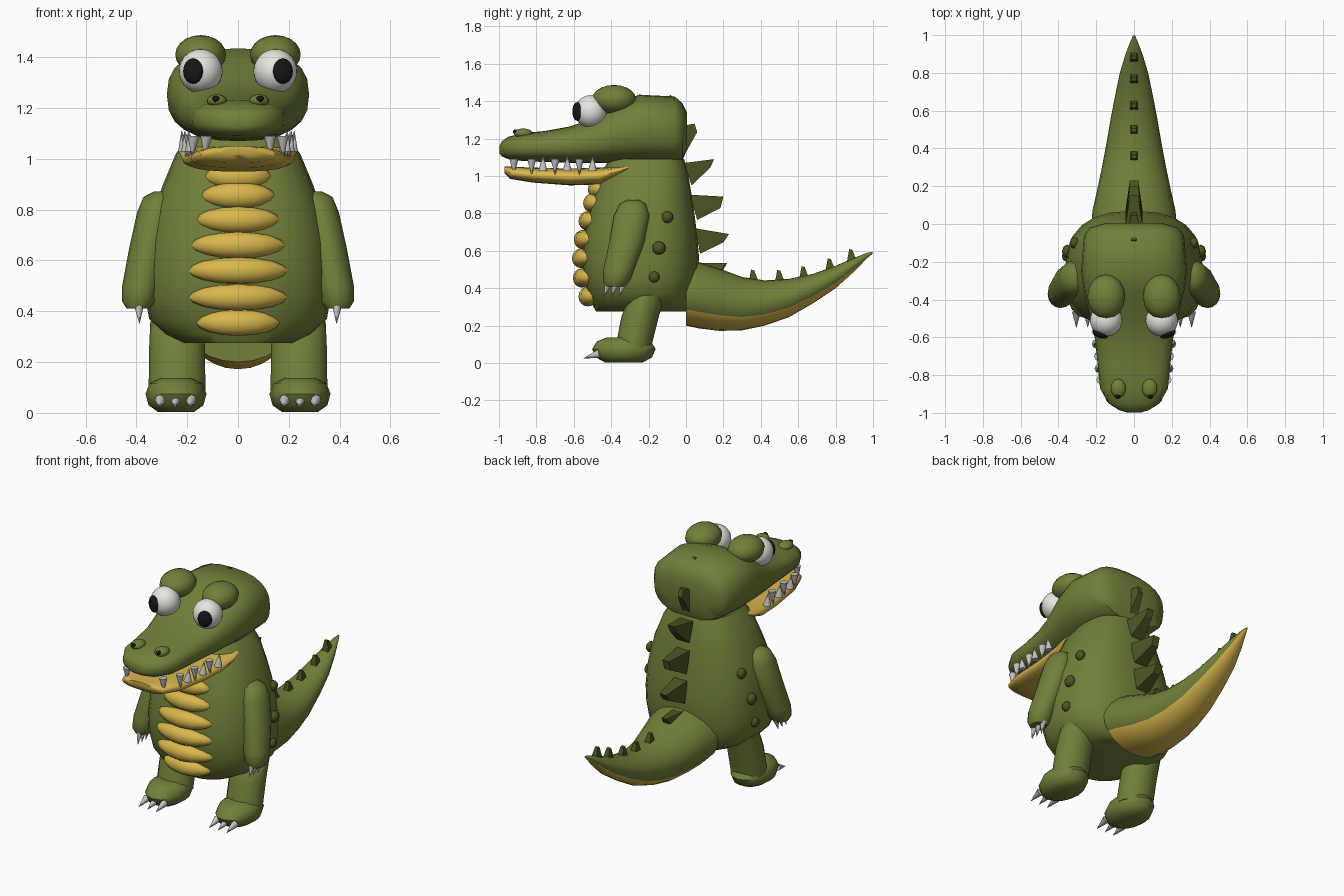
import bpy, bmesh, math
from mathutils import Matrix, Vector

cube = bpy.data.objects.get("Cube")
if cube:
    bpy.data.objects.remove(cube, do_unlink=True)


def material(name, r, g, b):
    m = bpy.data.materials.new(name)
    m.use_nodes = True
    m.diffuse_color = (r, g, b, 1)
    m.node_tree.nodes["Principled BSDF"].inputs["Base Color"].default_value = (r, g, b, 1)
    return m


GREEN = material("skin green", .165, .215, .042)
DARK = material("spike green", .072, .092, .016)
YELLOW = material("belly yellow", .70, .48, .075)
WHITE = material("eye white", .80, .79, .74)
BLACK = material("pupil black", .008, .008, .009)
GREY = material("tooth grey", .55, .55, .54)


def finish(name, bm, *mats, angle=45):
    bmesh.ops.recalc_face_normals(bm, faces=bm.faces)
    mesh = bpy.data.meshes.new(name)
    bm.to_mesh(mesh)
    bm.free()
    for m in mats:
        mesh.materials.append(m)
    mesh.shade_smooth()
    mesh.set_sharp_from_angle(angle=math.radians(angle))
    ob = bpy.data.objects.new(name, mesh)
    bpy.context.collection.objects.link(ob)
    return ob


def loft(name, rings, mats, power=2.0, segs=24, along="z", under=False):
    """Rings are (centre, half width, half depth); 'under' gives the lower third the second material."""
    bm = bmesh.new()
    loops = []
    for c, ru, rv in rings:
        loop = []
        for k in range(segs):
            a = 2 * math.pi * k / segs
            u, v = (math.copysign(abs(t) ** (2 / power), t) for t in (math.cos(a), math.sin(a)))
            off = (ru * u, rv * v, 0) if along == "z" else (ru * u, 0, rv * v)
            loop.append(bm.verts.new(Vector(c) + Vector(off)))
        loops.append(loop)
    for lo, hi in zip(loops, loops[1:]):
        for k in range(segs):
            n = (k + 1) % segs
            f = bm.faces.new((lo[k], lo[n], hi[n], hi[k]))
            if under and math.sin(2 * math.pi * (k + .5) / segs) < -.5:
                f.material_index = 1
    bm.faces.new(loops[0])
    bm.faces.new(loops[-1])
    return finish(name, bm, *mats)


def profile_y(rows):
    """Turn (y, bottom, top, half width) rows into rings."""
    return [((0, y, (b + t) / 2), w, (t - b) / 2) for y, b, t, w in rows]


def ellipsoid(name, centre, radii, mat, segs=16, turn=0.0, bend=0.0):
    bm = bmesh.new()
    bmesh.ops.create_uvsphere(bm, u_segments=segs, v_segments=max(6, segs // 2 + 2), radius=1)
    bm.transform(Matrix.Translation(centre) @ Matrix.Rotation(turn, 4, "Z") @ Matrix.Diagonal((*radii, 1)))
    for v in bm.verts:
        v.co.y += bend * v.co.x ** 2
    return finish(name, bm, mat, angle=60)


def cone(name, base, tip, radius):
    bm = bmesh.new()
    base, tip = Vector(base), Vector(tip)
    d = tip - base
    bmesh.ops.create_cone(bm, cap_ends=True, segments=8, radius1=radius, radius2=.001, depth=d.length)
    bm.transform(Matrix.Translation((base + tip) / 2) @ d.to_track_quat("Z", "Y").to_matrix().to_4x4())
    return finish(name, bm, GREY, angle=50)


def spike(name, base, tip, half):
    bm = bmesh.new()
    for pts, w in ((base, half), (tip, half * .5)):
        for y, z in pts:
            for s in (-1, 1):
                bm.verts.new((s * w, y, z))
    bmesh.ops.convex_hull(bm, input=bm.verts)
    return finish(name, bm, DARK, angle=20)


# Body: (height, front, back, half width)
body = [(.275, -.48, 0, .22), (.31, -.50, .02, .29), (.37, -.525, .045, .35), (.46, -.55, .06, .365),
        (.56, -.56, .07, .365), (.68, -.545, .06, .355), (.80, -.52, .045, .33), (.90, -.49, .03, .295),
        (1.02, -.45, .01, .245), (1.09, -.41, -.01, .19)]
loft("body", [((0, (f + b) / 2, z), w, (b - f) / 2) for z, f, b, w in body], [GREEN], power=2.5)

# Head and lower jaw
loft("head", profile_y([
    (.005, 1.14, 1.34, .15), (-.02, 1.08, 1.39, .235), (-.06, 1.07, 1.425, .265), (-.25, 1.07, 1.435, .28),
    (-.36, 1.07, 1.395, .265), (-.50, 1.07, 1.305, .23), (-.62, 1.07, 1.265, .205), (-.76, 1.075, 1.24, .19),
    (-.87, 1.08, 1.23, .18), (-.95, 1.09, 1.21, .135), (-.985, 1.105, 1.185, .08), (-.997, 1.12, 1.16, .04)]),
    [GREEN], power=2.5, along="y")
loft("lower_jaw", profile_y([
    (-.97, 1.015, 1.05, .08), (-.94, .985, 1.05, .145), (-.82, .965, 1.045, .185), (-.62, .95, 1.04, .205),
    (-.46, .955, 1.045, .22), (-.36, .995, 1.055, .23), (-.31, 1.025, 1.06, .22)]),
    [YELLOW], power=2.6, along="y")

# Tail, yellow underneath
loft("tail", profile_y([
    (0, .20, .545, .225), (.07, .185, .54, .22), (.18, .172, .505, .195), (.30, .175, .46, .17),
    (.42, .20, .442, .147), (.55, .245, .45, .125), (.68, .32, .477, .10), (.80, .40, .52, .075),
    (.90, .49, .563, .045), (.97, .562, .59, .018), (.998, .585, .595, .005)]),
    [GREEN, YELLOW], along="y", under=True)

# Belly plates
for i, (z, y, w) in enumerate([(.93, -.475, .13), (.855, -.50, .145), (.76, -.525, .165), (.66, -.55, .185),
                               (.56, -.56, .197), (.455, -.555, .193), (.355, -.525, .163)]):
    ellipsoid(f"belly_plate_{i + 1}", (0, y, z), (w, .05, .052), YELLOW, segs=12, bend=.9)

# Spikes down the head, back and tail
spikes = [
    ([(-.10, 1.40), (-.05, 1.39)], [(-.085, 1.435), (-.07, 1.425)], .02),
    ([(-.01, 1.27), (-.01, 1.11)], [(.045, 1.28), (.06, 1.235)], .03),
    ([(-.01, 1.07), (.03, .95)], [(.15, 1.09), (.13, 1.045)], .045),
    ([(.02, .90), (.06, .765)], [(.20, .89), (.185, .83)], .045),
    ([(.05, .72), (.075, .585)], [(.23, .69), (.20, .645)], .045),
    ([(.06, .535), (.17, .48)], [(.22, .535), (.20, .50)], .035)]
for y, z in ((.36, .45), (.50, .448), (.63, .468), (.77, .51), (.885, .56)):
    spikes.append(([(y - .025, z - .02), (y + .03, z - .02)], [(y - .012, z + .05), (y + .005, z + .045)], .022))
for i, s in enumerate(spikes):
    spike(f"back_spike_{i + 1}", *s)

for side, tag in ((1, "left"), (-1, "right")):
    # Eyes and nostrils
    ellipsoid(f"{tag}_eye", (side * .147, -.51, 1.345), (.086, .086, .087), WHITE, segs=24)
    ellipsoid(f"{tag}_pupil", (side * .177, -.582, 1.345), (.042, .022, .05), BLACK, turn=side * .38)
    ellipsoid(f"{tag}_eyelid", (side * .147, -.385, 1.41), (.1, .118, .077), GREEN)
    ellipsoid(f"{tag}_nostril", (side * .083, -.87, 1.228), (.04, .05, .026), GREEN)
    ellipsoid(f"{tag}_nostril_hole", (side * .087, -.912, 1.236), (.015, .014, .013), BLACK, segs=8)

    # Teeth: upper row points down, lower row points up
    for i, (x, y) in enumerate([(.125, -.92), (.175, -.825), (.188, -.70), (.20, -.57)]):
        cone(f"{tag}_upper_tooth_{i + 1}", (side * x, y, 1.09), (side * (x + .005), y, 1.005), .024)
    for i, (x, y) in enumerate([(.185, -.765), (.20, -.635), (.212, -.50)]):
        cone(f"{tag}_lower_tooth_{i + 1}", (side * x, y, 1.03), (side * (x + .01), y, 1.11), .024)

    # Arms and hand claws
    arm = [(.872, .30, -.28, .03, .035), (.85, .31, -.285, .062, .07), (.79, .325, -.29, .072, .095),
           (.65, .352, -.315, .076, .095), (.50, .383, -.36, .073, .082), (.44, .39, -.372, .067, .073),
           (.41, .393, -.378, .045, .05)]
    loft(f"{tag}_arm", [((side * x, y, z), rx, ry) for z, x, y, rx, ry in arm], [GREEN], segs=16)
    for i in range(3):
        y = -.415 + .04 * i
        cone(f"{tag}_hand_claw_{i + 1}", (side * .39, y, .425), (side * .388, y - .025, .352), .02)

    # Legs, feet and toe claws
    leg = [(.385, -.195, .07, .06), (.36, -.205, .105, .095), (.25, -.245, .11, .10), (.07, -.285, .112, .095)]
    loft(f"{tag}_leg", [((side * .24, y, z), rx, ry) for z, y, rx, ry in leg], [GREEN], segs=16)
    foot = [(.003, .07, .10), (.03, .108, .15), (.075, .12, .17), (.115, .105, .145), (.138, .06, .09)]
    loft(f"{tag}_foot", [((side * .244, -.332, z), rx, ry) for z, rx, ry in foot], [GREEN], segs=16)
    for i in range(3):
        x = side * (.185 + .06 * i)
        cone(f"{tag}_toe_claw_{i + 1}", (x, -.465, .05), (x, -.548, .025), .023)

    # Warts on the flanks
    for i, (x, y, z, r) in enumerate([(.315, -.10, .78, .032), (.353, -.145, .615, .036), (.358, -.17, .46, .03)]):
        ellipsoid(f"{tag}_wart_{i + 1}", (side * x, y, z), (r * .8, r, r), DARK, segs=8)
